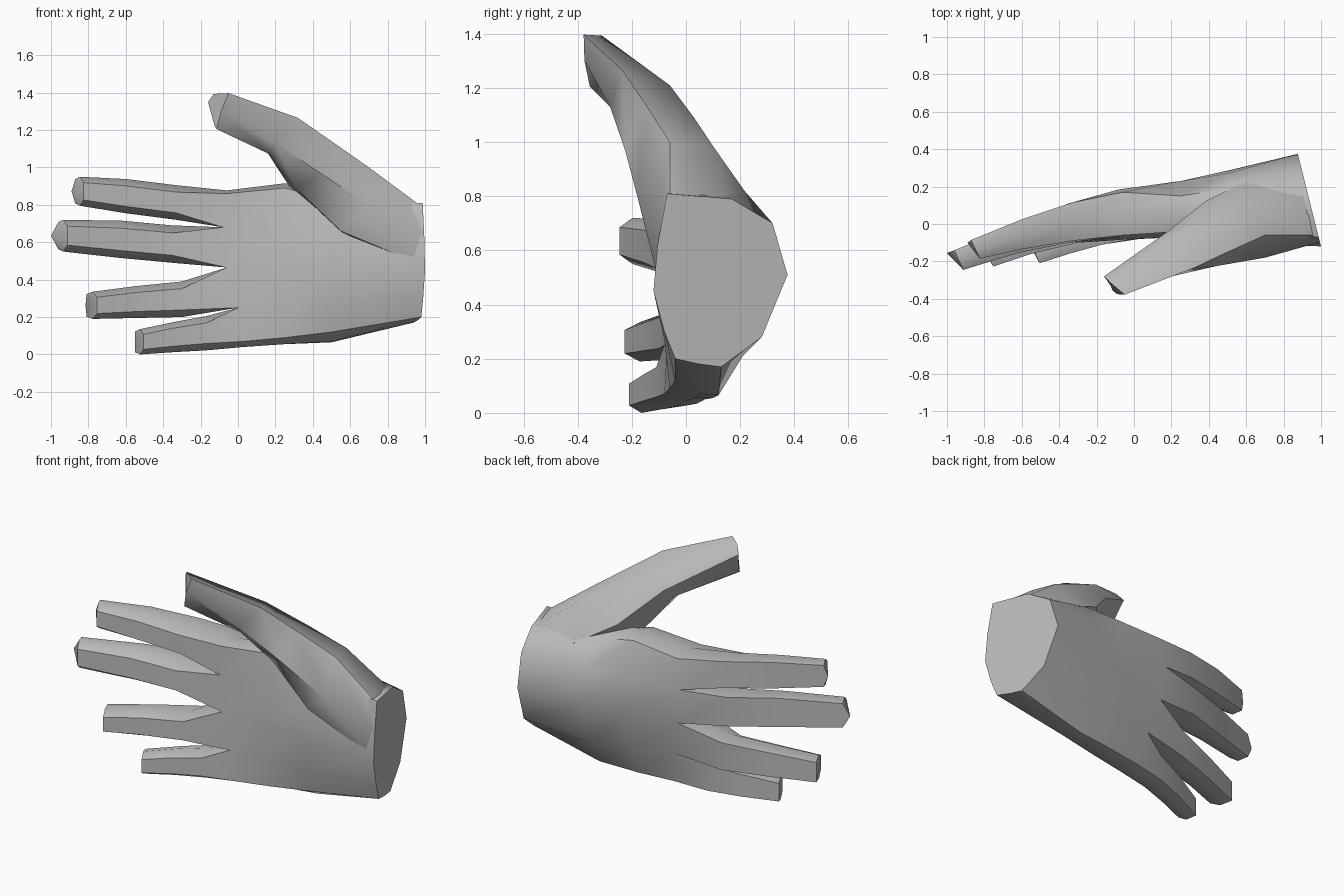
import bpy
import bmesh
import math

cube = bpy.data.objects.get("Cube")
if cube:
    bpy.data.objects.remove(cube, do_unlink=True)

# Single skin colour
grey = bpy.data.materials.new("plain_grey")
grey.use_nodes = True
GREY_COLOUR = (0.5, 0.5, 0.5, 1)
grey.diffuse_color = GREY_COLOUR
grey.node_tree.nodes["Principled BSDF"].inputs["Base Color"].default_value = GREY_COLOUR


def add_ring(bm, points):
    return [bm.verts.new(point) for point in points]


def bridge(bm, first, second):
    """Join two rings of equal size with quads."""
    count = len(first)
    for i in range(count):
        following = (i + 1) % count
        bm.faces.new((first[i], first[following], second[following], second[i]))


def finish(bm, name, crease_angle):
    """Turn the bmesh into a smooth-shaded object with sharp creases kept."""
    bmesh.ops.recalc_face_normals(bm, faces=bm.faces)
    mesh = bpy.data.meshes.new(name)
    bm.to_mesh(mesh)
    bm.free()
    mesh.materials.append(grey)
    obj = bpy.data.objects.new(name, mesh)
    bpy.context.collection.objects.link(obj)
    bpy.ops.object.select_all(action="DESELECT")
    obj.select_set(True)
    bpy.context.view_layer.objects.active = obj
    bpy.ops.object.shade_smooth_by_angle(angle=math.radians(crease_angle))
    return obj


def palm_ring(bm, columns, back, front, sides):
    """Back columns upward, thumb side, front columns downward, little finger side."""
    points = [(x, y, z) for x, (y, z) in zip(columns, back)]
    points.append((columns[-1], *sides[1]))
    points += [(x, y, z) for x, (y, z) in zip(reversed(columns), reversed(front))]
    points.append((columns[0], *sides[0]))
    return add_ring(bm, points)


# Palm: wrist, middle, below the thumb web, knuckles
hand = bmesh.new()
wrist = palm_ring(
    hand, [0.97] * 5,
    back=[(.13, .17), (.28, .28), (.375, .51), (.32, .7), (.17, .79)],
    front=[(-.04, .2), (-.08, .3), (-.12, .45), (-.105, .62), (-.07, .81)],
    sides=[(.05, .18), (.05, .8)])
for vert in wrist:
    vert.co.x -= 0.25 * vert.co.y  # slanted wrist cut
middle = palm_ring(
    hand, [0.5] * 5,
    back=[(.12, .065), (.21, .21), (.285, .48), (.27, .68), (.19, .85)],
    front=[(-.04, .12), (-.08, .27), (-.095, .47), (-.085, .65), (-.03, .82)],
    sides=[(.05, .07), (.08, .88)])
web = palm_ring(
    hand, [0.25] * 5,
    back=[(.1, .055), (.17, .22), (.225, .47), (.23, .68), (.15, .88)],
    front=[(-.06, .09), (-.07, .25), (-.07, .47), (-.06, .68), (-.04, .89)],
    sides=[(.03, .055), (.05, .915)])
knuckles = palm_ring(
    hand, [.03, 0, -.06, -.08, -.06],
    back=[(.07, .05), (.12, .25), (.165, .465), (.185, .68), (.17, .86)],
    front=[(-.08, .07), (-.08, .25), (-.07, .465), (-.06, .68), (-.06, .86)],
    sides=[(-.01, .04), (.04, .877)])
for first, second in ((wrist, middle), (middle, web), (web, knuckles)):
    bridge(hand, first, second)
hand.faces.new(wrist)

# Split the knuckle ring into columns that neighbouring fingers share
back_row = knuckles[:5]
front_row = knuckles[6:11][::-1]
side_row = [knuckles[11]]
for i in (1, 2, 3):
    side_row.append(hand.verts.new((back_row[i].co + front_row[i].co) / 2))
side_row.append(knuckles[5])


def finger_ring(bm, x, low, high, back, front, slant):
    """Flat back, straight sides and a narrower rounded pad in front."""
    side = back + (front - back) * 0.55
    inset = (high - low) * 0.2
    outline = [(back, low + .012), (back, high - .012), (side, high),
               (front, high - inset), (front, low + inset), (side, low)]
    return add_ring(bm, [(x + slant * (back - y), y, z) for y, z in outline])


# Fingers, little to index: (x, low z, high z, back y, front y) and tip length
FINGERS = [
    ([(-.17, .022, .205, .04, -.11), (-.35, .012, .172, -.02, -.16),
      (-.55, 0, .135, -.11, -.21)], 0.0),
    ([(-.3, .2, .39, .085, -.1), (-.55, .195, .365, 0, -.16),
      (-.81, .19, .335, -.1, -.227)], 0.005),
    ([(-.35, .49, .69, .11, -.1), (-.62, .515, .715, 0, -.155),
      (-.96, .55, .72, -.14, -.245)], 0.04),
    ([(-.33, .72, .905, .115, -.09), (-.6, .755, .938, .025, -.135),
      (-.87, .795, .95, -.085, -.185)], 0.02),
]
for i, (joints, tip_length) in enumerate(FINGERS):
    previous = [back_row[i], back_row[i + 1], side_row[i + 1],
                front_row[i + 1], front_row[i], side_row[i]]
    for joint in joints:
        slant = 0.45 if joint is joints[-1] else 0
        ring = finger_ring(hand, *joint, slant)
        bridge(hand, previous, ring)
        previous = ring
    # Fingertip fans out from a point near the flat back
    x, low, high, back, front = joints[-1]
    tip = hand.verts.new((x - tip_length, back - .015, (low + high) / 2))
    for j in range(6):
        hand.faces.new((previous[j], previous[(j + 1) % 6], tip))
finish(hand, "palm_and_fingers", 50)

# Thumb: rings run top front, top back, back, underside, lower front, front
thumb = bmesh.new()
thumb_base = [(.97, -.06, .8), (.93, .15, .78), (.9, .25, .62),
              (.93, .05, .45), (.98, -.1, .48), (.985, -.1, .65)]
thumb_heel = [(.7, -.06, 1), (.66, .1, .985), (.6, .23, .8),
              (.55, .05, .65), (.55, -.11, .66), (.7, -.18, .8)]
thumb_web = [(.5, -.15, 1.14), (.46, .03, 1.09), (.38, .12, .93),
             (.28, .01, .89), (.31, -.11, .89), (.44, -.225, .97)]
thumb_joint = [(.32, -.235, 1.265), (.23, -.06, 1.21), (.18, -.04, 1.13),
               (.16, -.09, 1.075), (.17, -.22, 1.07), (.2, -.28, 1.13)]
thumb_tip = [(-.05, -.378, 1.397), (-.13, -.31, 1.393), (-.16, -.28, 1.35),
             (-.125, -.33, 1.22), (-.115, -.355, 1.205), (-.09, -.375, 1.3)]
rings = [add_ring(thumb, points) for points in
         (thumb_base, thumb_heel, thumb_web, thumb_joint, thumb_tip)]
for first, second in zip(rings, rings[1:]):
    bridge(thumb, first, second)
thumb.faces.new(rings[0])
thumb.faces.new(rings[-1])
finish(thumb, "thumb", 50)
